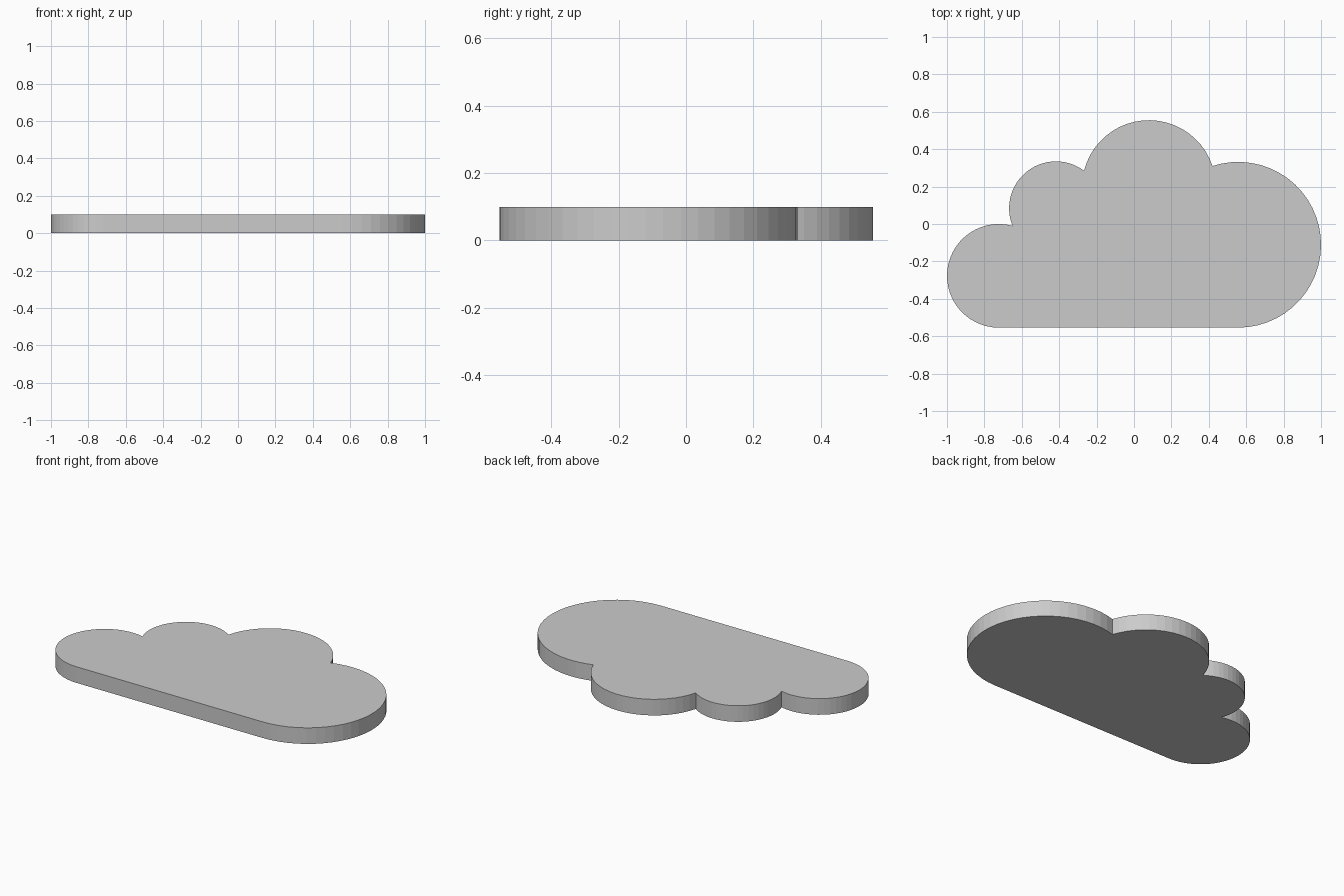
import bpy, bmesh, math
from mathutils import Vector
from mathutils.geometry import intersect_sphere_sphere_2d

if "Cube" in bpy.data.objects:
    bpy.data.objects.remove(bpy.data.objects["Cube"])

THICKNESS = 0.1
BASE = -0.554

# Cloud puffs, right to left: centre and radius
puffs = [
    (Vector((0.557, BASE + 0.443)), 0.443),
    (Vector((0.080, 0.197)), 0.358),
    (Vector((-0.417, 0.084)), 0.251),
    (Vector((-0.723, BASE + 0.277)), 0.277),
]


def upper_crossing(a, b):
    """Outer crossing point of two neighbouring puffs."""
    pts = [p for p in intersect_sphere_sphere_2d(a[0], a[1], b[0], b[1]) if p]
    return max(pts, key=lambda p: p.y)


def arc(centre, radius, start, end):
    """Counter-clockwise arc points from start to end."""
    a0 = math.atan2(*reversed(start - centre))
    sweep = (math.atan2(*reversed(end - centre)) - a0) % math.tau
    n = max(4, round(sweep / math.tau * 52))
    return [centre + radius * Vector((math.cos(a0 + sweep * i / n),
                                      math.sin(a0 + sweep * i / n)))
            for i in range(n + 1)]


# Outline: arcs joined at the creases, closed by the straight base
joints = [Vector((puffs[0][0].x, BASE))]
joints += [upper_crossing(a, b) for a, b in zip(puffs, puffs[1:])]
joints.append(Vector((puffs[-1][0].x, BASE)))
outline = []
for (c, r), s, e in zip(puffs, joints, joints[1:]):
    pts = arc(c, r, s, e)
    outline += pts if not outline else pts[1:]

# Extruded plate
bm = bmesh.new()
face = bm.faces.new([bm.verts.new((p.x, p.y, 0)) for p in outline])
ext = bmesh.ops.extrude_face_region(bm, geom=[face], use_keep_orig=True)
top = [v for v in ext["geom"] if isinstance(v, bmesh.types.BMVert)]
bmesh.ops.translate(bm, verts=top, vec=(0, 0, THICKNESS))
bmesh.ops.recalc_face_normals(bm, faces=bm.faces)
mesh = bpy.data.meshes.new("cloud_plate")
bm.to_mesh(mesh)
bm.free()
bpy.context.collection.objects.link(bpy.data.objects.new("cloud_plate", mesh))
